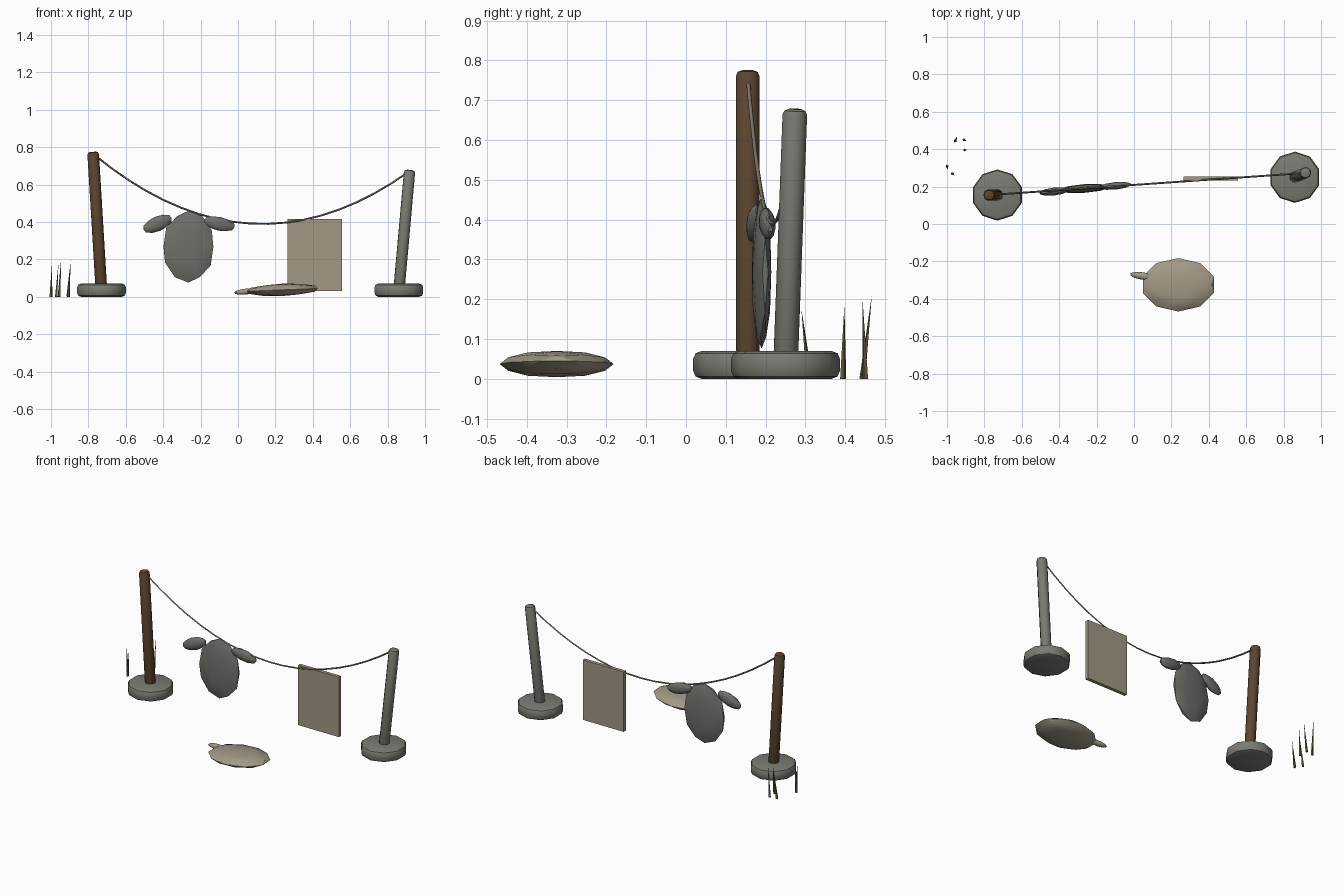
import bpy, bmesh, math
from mathutils import Vector, Matrix

if "Cube" in bpy.data.objects:
    bpy.data.objects.remove(bpy.data.objects["Cube"], do_unlink=True)


def material(name, r, g, b):
    m = bpy.data.materials.new(name)
    m.use_nodes = True
    m.diffuse_color = (r, g, b, 1)
    m.node_tree.nodes["Principled BSDF"].inputs["Base Color"].default_value = (r, g, b, 1)
    return m


STONE = material("grey stone", 0.19, 0.2, 0.17)
WOOD = material("brown wood", 0.11, 0.06, 0.03)
CLOTH = material("beige cloth", 0.36, 0.32, 0.24)
GREY_CLOTH = material("grey cloth", 0.16, 0.165, 0.145)
ROPE = material("rope", 0.22, 0.2, 0.15)
GRASS = material("dry grass", 0.13, 0.11, 0.05)


def finish(name, bm, mat, smooth=30):
    mesh = bpy.data.meshes.new(name)
    bmesh.ops.recalc_face_normals(bm, faces=bm.faces)
    bm.to_mesh(mesh)
    bm.free()
    ob = bpy.data.objects.new(name, mesh)
    bpy.context.collection.objects.link(ob)
    mesh.materials.append(mat)
    bpy.ops.object.select_all(action="DESELECT")
    ob.select_set(True)
    bpy.context.view_layer.objects.active = ob
    bpy.ops.object.shade_smooth_by_angle(angle=math.radians(smooth))
    return ob


def rod(name, a, b, r1, r2, sides, mat, bevel=0, smooth=40):
    """Straight cylinder or cone from a to b, with optional bevelled rims."""
    a, b = Vector(a), Vector(b)
    axis = b - a
    place = Matrix.Translation((a + b) / 2) @ axis.to_track_quat("Z", "Y").to_matrix().to_4x4()
    bm = bmesh.new()
    bmesh.ops.create_cone(bm, cap_ends=True, segments=sides, radius1=r1, radius2=r2,
                          depth=axis.length, matrix=place)
    if bevel:
        rims = [e for e in bm.edges if any(len(f.verts) > 4 for f in e.link_faces)]
        bmesh.ops.bevel(bm, geom=rims, offset=bevel, segments=2, profile=0.5, affect="EDGES")
    return finish(name, bm, mat, smooth)


def pillow(name, centre, size, tilt, turn, mat):
    """Flattened low-poly ball, tilted about y and turned about z."""
    bm = bmesh.new()
    place = (Matrix.Translation(centre) @ Matrix.Rotation(turn, 4, "Z")
             @ Matrix.Rotation(tilt, 4, "Y") @ Matrix.Diagonal((*size, 1)))
    bmesh.ops.create_icosphere(bm, subdivisions=2, radius=1, matrix=place)
    return finish(name, bm, mat)


# Posts in their stone bases
for side, foot, top, mat in (("right", (-0.73, 0.155), (-0.775, 0.155, 0.775), WOOD),
                             ("left", (0.86, 0.25), (0.918, 0.274, 0.678), STONE)):
    rod(side + "_base", (*foot, 0), (*foot, 0.07), 0.137, 0.137, 10, STONE, 0.02)
    rod(side + "_post", (*foot, 0.03), top, 0.031, 0.031, 10, mat, 0.015)

# Sagging line between the posts
start, end = Vector((-0.772, 0.155, 0.762)), Vector((0.915, 0.273, 0.67))
curve = bpy.data.curves.new("line", "CURVE")
curve.dimensions = "3D"
curve.bevel_depth = 0.005
curve.bevel_resolution = 0
spline = curve.splines.new("POLY")
STEPS = 18
spline.points.add(STEPS)
for i, p in enumerate(spline.points):
    t = i / STEPS
    pos = start.lerp(end, t)
    pos.z -= 4 * 0.325 * t * (1 - t)
    p.co = (*pos, 1)
line = bpy.data.objects.new("line", curve)
line.data.materials.append(ROPE)
bpy.context.collection.objects.link(line)

# Hanging shirt with two sleeves
pillow("shirt_body", (-0.265, 0.19, 0.268), (0.14, 0.023, 0.192), 0, 0.07, GREY_CLOTH)
pillow("shirt_right_sleeve", (-0.43, 0.173, 0.39), (0.085, 0.021, 0.04), -0.4, 0.1, GREY_CLOTH)
pillow("shirt_left_sleeve", (-0.1, 0.204, 0.39), (0.088, 0.02, 0.037), 0.22, 0.1, GREY_CLOTH)

# Hanging cloth panel
bm = bmesh.new()
bmesh.ops.create_cube(bm, size=1, matrix=Matrix.Translation((0.41, 0.243, 0.223))
                      @ Matrix.Diagonal((0.29, 0.022, 0.385, 1)))
finish("hanging_cloth", bm, CLOTH)

# Fallen garment on the ground
pillow("fallen_garment", (0.237, -0.325, 0.037), (0.2, 0.143, 0.033), -0.04, 0, CLOTH)
pillow("fallen_sleeve", (0.045, -0.278, 0.028), (0.068, 0.02, 0.016), -0.1, -0.15, CLOTH)

# Dry grass blades: foot, lean, height
for x, y, dx, dy, h in ((-1.0, 0.31, 0.005, -0.02, 0.175), (-0.972, 0.27, 0.012, -0.01, 0.18),
                        (-0.957, 0.443, 0.012, 0.024, 0.21), (-0.91, 0.45, 0.016, -0.006, 0.195),
                        (-0.906, 0.395, 0.01, 0.003, 0.185)):
    rod("grass_blade", (x, y, 0), (x + dx, y + dy, h), 0.008, 0, 4, GRASS, 0, 20)
